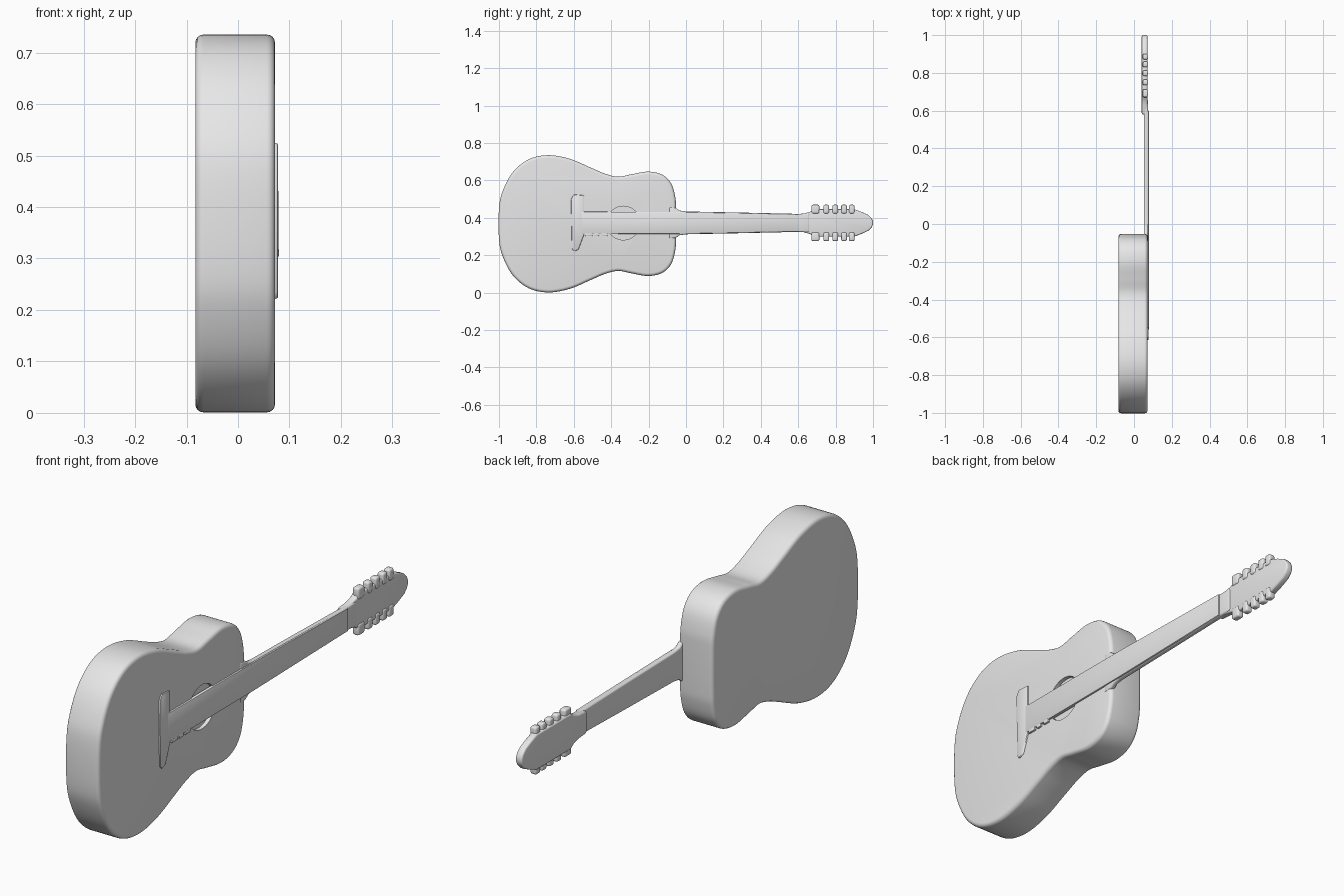
import bpy, bmesh, math

if "Cube" in bpy.data.objects:
    bpy.data.objects.remove(bpy.data.objects["Cube"])

ZC = 0.368  # height of the guitar's long axis

grey = bpy.data.materials.new("plain grey")
grey.diffuse_color = (0.8, 0.8, 0.8, 1)
grey.use_nodes = True
grey.node_tree.nodes["Principled BSDF"].inputs["Base Color"].default_value = grey.diffuse_color


def finish(ob, bevel=0.0, segments=3):
    """Material, rounded rims and smooth shading."""
    if not ob.data.materials:
        ob.data.materials.append(grey)
    bpy.context.view_layer.objects.active = ob
    ob.select_set(True)
    if bevel:
        m = ob.modifiers.new("rim", "BEVEL")
        m.width, m.segments, m.limit_method = bevel, segments, "ANGLE"
        m.angle_limit = math.radians(40)
        bpy.ops.object.modifier_apply(modifier=m.name)
    bpy.ops.object.shade_smooth_by_angle(angle=math.radians(40))
    ob.select_set(False)
    return ob


def prism(name, outline, x0, x1, bevel=0.0, segments=3):
    """Extrude a (y, z) outline from x0 to x1."""
    bm = bmesh.new()
    face = bm.faces.new([bm.verts.new((x0, y, z)) for y, z in outline])
    ext = bmesh.ops.extrude_face_region(bm, geom=[face])
    verts = [g for g in ext["geom"] if isinstance(g, bmesh.types.BMVert)]
    bmesh.ops.translate(bm, verts=verts, vec=(x1 - x0, 0, 0))
    bmesh.ops.recalc_face_normals(bm, faces=bm.faces)
    me = bpy.data.meshes.new(name)
    bm.to_mesh(me)
    bm.free()
    ob = bpy.data.objects.new(name, me)
    bpy.context.collection.objects.link(ob)
    return finish(ob, bevel, segments)


def mirrored(half, zc=ZC):
    """Closed outline from (y, half height) pairs."""
    return [(y, zc + h) for y, h in half] + [(y, zc - h) for y, h in reversed(half)]


def smooth_loop(pts, n=6):
    """Catmull-Rom through a closed loop."""
    out, k = [], len(pts)
    for i in range(k):
        p = [pts[(i + j - 1) % k] for j in range(4)]
        for s in range(n):
            t = s / n
            out.append(tuple(0.5 * (2 * b + (c - a) * t + (2*a - 5*b + 4*c - d) * t**2
                                    + (3*b - a - 3*c + d) * t**3)
                             for a, b, c, d in zip(*p)))
    return out


def box(y0, y1, z0, z1):
    return [(y0, z0), (y1, z0), (y1, z1), (y0, z1)]


# Body with waist and rounded rims
body_half = [(-1.0, 0.08), (-0.98, 0.175), (-0.925, 0.277), (-0.84, 0.345),
             (-0.735, 0.367), (-0.62, 0.347), (-0.513, 0.302), (-0.433, 0.268),
             (-0.363, 0.252), (-0.29, 0.265), (-0.203, 0.279), (-0.128, 0.263),
             (-0.08, 0.217), (-0.058, 0.147), (-0.053, 0.075)]
body = prism("body", smooth_loop(mirrored(body_half)), -0.083, 0.072, 0.016, 4)

# Shallow sound hole cut into the front
hole = [(-0.335 + 0.09 * math.cos(a), 0.372 + 0.09 * math.sin(a))
        for a in (math.tau * i / 48 for i in range(48))]
cutter = prism("sound_hole_cutter", hole, 0.056, 0.12)
cutter.hide_render = True
cut = body.modifiers.new("sound hole", "BOOLEAN")
cut.operation, cut.object, cut.solver = "DIFFERENCE", cutter, "EXACT"
bpy.context.view_layer.objects.active = body
bpy.ops.object.modifier_apply(modifier=cut.name)
bpy.data.objects.remove(cutter)
finish(body)

# Neck with a small flare where it joins the body
ZN = 0.373
prism("neck", mirrored([(-0.09, 0.085), (-0.055, 0.08), (-0.035, 0.066), (0.0, 0.061),
                        (0.3, 0.055), (0.6, 0.048), (0.66, 0.05)], ZN), 0.052, 0.074, 0.007)

# Fretboard reaching over the sound hole to the bridge
prism("fretboard", mirrored([(-0.56, 0.06), (0.0, 0.058), (0.6, 0.047)], ZN),
      0.064, 0.079, 0.004, 2)

# Bridge and the small ridges beside the fretboard
prism("bridge", [(-0.61, 0.235), (-0.6, 0.22), (-0.575, 0.23), (-0.545, 0.31),
                 (-0.545, 0.52), (-0.6, 0.525), (-0.615, 0.5)], 0.066, 0.078, 0.005, 2)
for i, (y0, y1) in enumerate([(-0.54, -0.50), (-0.49, -0.465), (-0.45, -0.42)]):
    prism(f"string_ridge_{i + 1}", box(y0, y1, 0.303, 0.318), 0.068, 0.08, 0.003, 2)

# Headstock
prism("headstock", mirrored([(0.58, 0.046), (0.63, 0.05), (0.665, 0.06), (0.68, 0.073),
                             (0.9, 0.073), (0.94, 0.058), (0.975, 0.042), (0.993, 0.024),
                             (1.0, 0.008)], ZN), 0.041, 0.071, 0.007)

# Tuning pegs, a row on each side
for side, s in (("upper", 1), ("lower", -1)):
    for i, (y, w) in enumerate([(0.692, 0.021), (0.75, 0.015), (0.798, 0.015),
                                (0.845, 0.015), (0.886, 0.015)]):
        z0, z1 = sorted((ZN + s * 0.05, ZN + s * 0.097))
        prism(f"{side}_tuning_peg_{i + 1}", box(y - w, y + w, z0, z1), 0.046, 0.075, 0.008)
